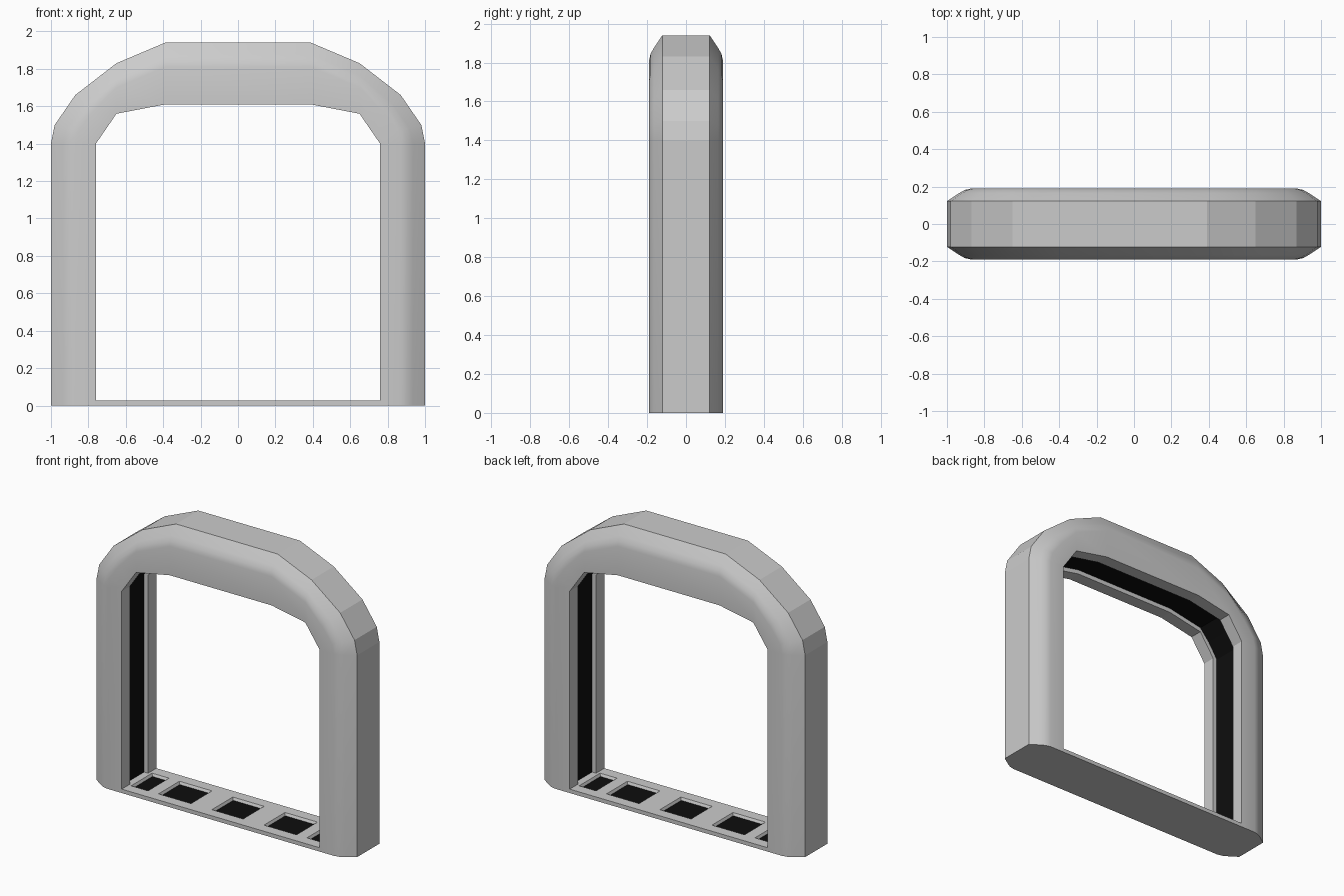
import bpy, bmesh
from mathutils import Vector

if "Cube" in bpy.data.objects:
    bpy.data.objects.remove(bpy.data.objects["Cube"])

dark = bpy.data.materials.new("dark_inset")
dark.diffuse_color = (0.004, 0.004, 0.004, 1)
dark.use_nodes = True
dark.node_tree.nodes["Principled BSDF"].inputs["Base Color"].default_value = dark.diffuse_color
grey = bpy.data.materials.new("grey_frame")
grey.diffuse_color = (0.6, 0.6, 0.6, 1)
grey.use_nodes = True
grey.node_tree.nodes["Principled BSDF"].inputs["Base Color"].default_value = grey.diffuse_color


def finish(name, bm):
    me = bpy.data.meshes.new(name)
    bm.to_mesh(me)
    bm.free()
    ob = bpy.data.objects.new(name, me)
    bpy.context.collection.objects.link(ob)
    me.materials.append(grey)
    me.materials.append(dark)
    return ob


# Arch stations for the right half: outer point, inner point (x, z)
half = [((1, 0), (.76, 0)), ((1, 1.4), (.76, 1.4)), ((.98, 1.5), (.735, 1.436)),
        ((.87, 1.66), (.70, 1.487)), ((.65, 1.83), (.65, 1.56)), ((.39, 1.94), (.39, 1.61))]
flip = lambda p: (-p[0], p[1])
stations = half + [(flip(o), flip(i)) for o, i in reversed(half)]


def section(o, i):
    """Closed ring: rounded outer shoulders, rims and a shallow inner groove."""
    o, i = Vector(o), Vector(i)
    d = (i - o).normalized()
    side = [(o + d * s, y) for s, y in ((0, .122), (.065, .165), (.095, .182), (.13, .19))]
    side += [(i, .19), (i, .10), (i - d * .03, .10)]
    ring = side + [(p, -y) for p, y in reversed(side)]
    return [(p.x, y, p.y) for p, y in ring]


# Arch frame lofted through the stations
bm = bmesh.new()
rings = [[bm.verts.new(c) for c in section(o, i)] for o, i in stations]
n = len(rings[0])
for a, b in zip(rings, rings[1:]):
    for k in range(n):
        f = bm.faces.new((a[k], a[(k + 1) % n], b[(k + 1) % n], b[k]))
        f.material_index = 1 if k == 6 else 0
bm.faces.new(rings[0])
bm.faces.new(rings[-1])
bmesh.ops.recalc_face_normals(bm, faces=bm.faces)
frame = finish("arch_frame", bm)
bpy.context.view_layer.objects.active = frame
frame.select_set(True)
bpy.ops.object.shade_smooth_by_angle(angle=0.55)
# Only the shoulders and front/back faces stay smooth
for p in frame.data.polygons:
    k = p.index % n
    p.use_smooth = p.index < n * (len(rings) - 1) and (k < 4 or 8 < k < 13)

# Threshold plate with five recessed panels
bm = bmesh.new()
xs = [-.79, -.74, -.61, -.53, -.28, -.12, .12, .28, .53, .61, .74, .79]
ys = [-.19, -.115, .115, .19]
top = .027
grid = [[bm.verts.new((x, y, top)) for x in xs] for y in ys]
panels = []
for r in range(3):
    for c in range(len(xs) - 1):
        f = bm.faces.new((grid[r][c], grid[r][c + 1], grid[r + 1][c + 1], grid[r + 1][c]))
        if r == 1 and c % 2 == 1:
            panels.append(f)
bm.normal_update()
# stepped rim, then dark panel floor
bmesh.ops.inset_individual(bm, faces=panels, thickness=.012, depth=-.018)
for f in panels:
    f.material_index = 1
lo = [bm.verts.new((x, y, 0)) for x, y in ((-.79, -.19), (.79, -.19), (.79, .19), (-.79, .19))]
hi = [grid[0][0], grid[0][-1], grid[-1][-1], grid[-1][0]]
for k in range(4):
    j = (k + 1) % 4
    if k % 2 == 0:
        bm.faces.new((lo[k], lo[j], bm.verts.new(hi[j].co), bm.verts.new(hi[k].co)))
bm.faces.new(lo[::-1])
finish("threshold_plate", bm)
